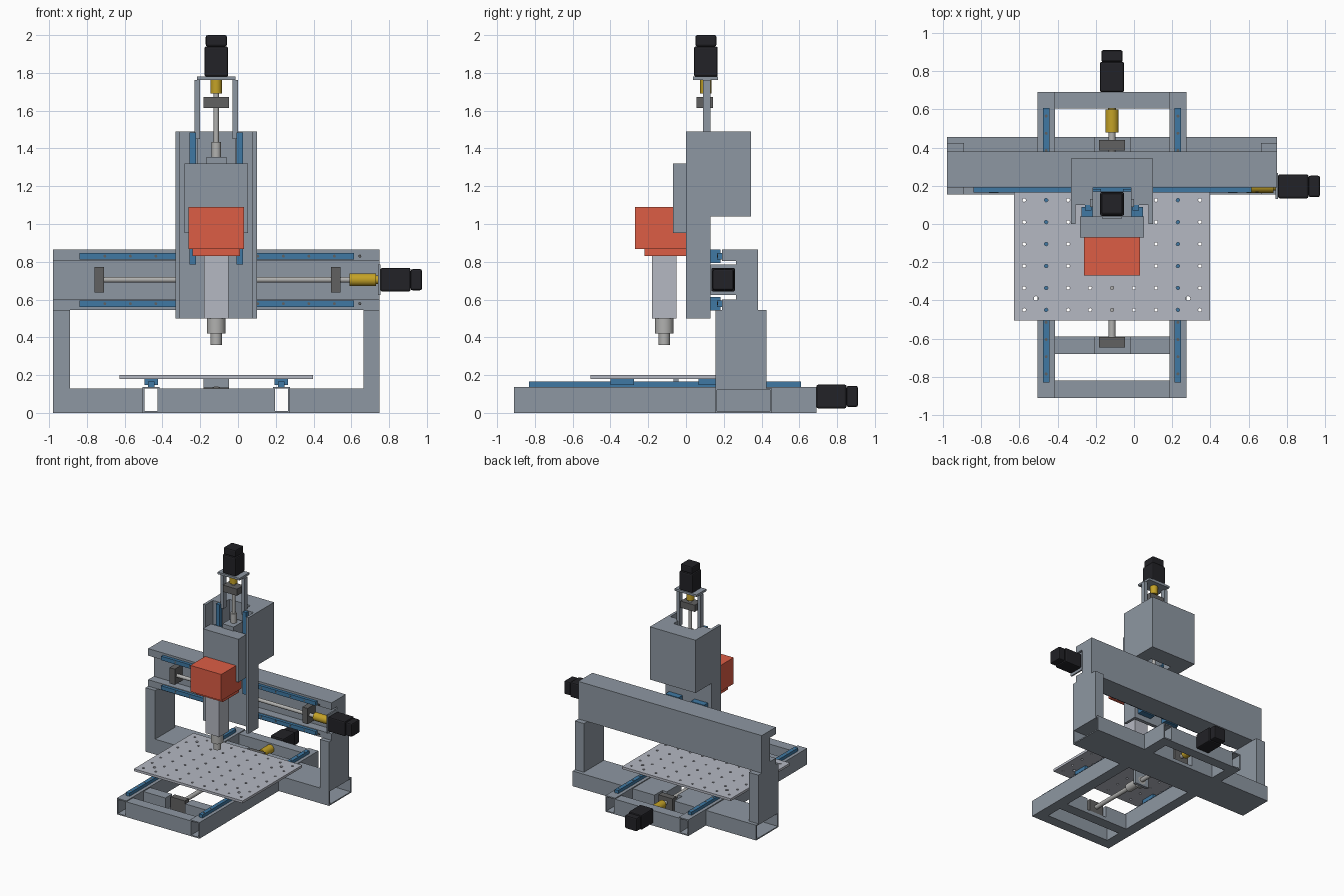
import bpy, bmesh, math
from mathutils import Vector, Matrix

if "Cube" in bpy.data.objects:
    bpy.data.objects.remove(bpy.data.objects["Cube"])

C = -0.115   # x of the machine's centre plane


def mat(name, *rgb):
    m = bpy.data.materials.new(name)
    m.diffuse_color = (*rgb, 1)
    m.use_nodes = True
    m.node_tree.nodes["Principled BSDF"].inputs["Base Color"].default_value = m.diffuse_color
    return m


FRAME = mat("frame_grey", 0.27, 0.31, 0.36)
PLATE = mat("plate_grey", 0.46, 0.48, 0.54)
STEEL = mat("steel", 0.44, 0.44, 0.43)
BLUE = mat("rail_blue", 0.05, 0.19, 0.37)
RED = mat("spindle_red", 0.72, 0.11, 0.06)
GOLD = mat("coupling_gold", 0.55, 0.36, 0.02)
BLACK = mat("motor_black", 0.016, 0.016, 0.02)
DARK = mat("bearing_grey", 0.12, 0.12, 0.12)


def finish(name, bm, m):
    bmesh.ops.recalc_face_normals(bm, faces=bm.faces)
    me = bpy.data.meshes.new(name)
    bm.to_mesh(me)
    bm.free()
    o = bpy.data.objects.new(name, me)
    bpy.context.collection.objects.link(o)
    if m:
        me.materials.append(m)
    return o


def box(name, x, y, z, m=FRAME, bevel=0, open_axis=None):
    """Box from (min, max) ranges; open_axis makes it an open-ended hollow tube."""
    bm = bmesh.new()
    bmesh.ops.create_cube(bm, size=1)
    for v in bm.verts:
        v.co = Vector([r[0] if c < 0 else r[1] for c, r in zip(v.co, (x, y, z))])
    if open_axis is not None:
        bm.normal_update()
        ends = [f for f in bm.faces if abs(f.normal[open_axis]) > 0.9]
        bmesh.ops.delete(bm, geom=ends, context='FACES_ONLY')
    o = finish(name, bm, m)
    if open_axis is not None:
        s = o.modifiers.new("wall", 'SOLIDIFY')
        s.thickness, s.offset, s.use_even_offset = 0.01, -1, True
    if bevel:
        b = o.modifiers.new("bevel", 'BEVEL')
        b.width, b.segments = bevel, 2
    return o


def add_cyl(bm, axis, at, r, a, b, n=32):
    """Cylinder along axis from a to b; at supplies the other two coordinates."""
    rot = {'x': Matrix.Rotation(math.pi / 2, 4, 'Y'),
           'y': Matrix.Rotation(math.pi / 2, 4, 'X'), 'z': Matrix()}[axis]
    p = list(at)
    p.insert('xyz'.index(axis), (a + b) / 2)
    bmesh.ops.create_cone(bm, cap_ends=True, segments=n, radius1=r, radius2=r,
                          depth=b - a, matrix=Matrix.Translation(p) @ rot)


def cyl(name, axis, at, r, a, b, m=STEEL):
    bm = bmesh.new()
    add_cyl(bm, axis, at, r, a, b)
    for f in bm.faces:
        f.smooth = len(f.verts) == 4
    return finish(name, bm, m)


def prism(name, pts, axis, a, b, m=FRAME):
    """Extrude a 2D profile along axis."""
    i = 'xyz'.index(axis)
    bm = bmesh.new()
    vs = []
    for p in pts:
        q = list(p)
        q.insert(i, a)
        vs.append(bm.verts.new(q))
    g = bmesh.ops.extrude_face_region(bm, geom=[bm.faces.new(vs)])
    d = Vector()
    d[i] = b - a
    bmesh.ops.translate(bm, vec=d, verts=[v for v in g['geom'] if isinstance(v, bmesh.types.BMVert)])
    return finish(name, bm, m)


def cut(target, cutter):
    cutter.hide_render = True
    cutter.hide_set(True)
    d = target.modifiers.new("cut", 'BOOLEAN')
    d.operation, d.object, d.solver = 'DIFFERENCE', cutter, 'EXACT'


def around(c, h):
    return (c - h, c + h)


def motor(name, axis, at, start):
    """Stepper body with slightly narrower rear cap."""
    for part, h, s, e in (("body", 0.063, 0, 0.16), ("rear", 0.056, 0.16, 0.22)):
        r = [around(c, h) for c in at]
        r.insert('xyz'.index(axis), (start + s, start + e))
        box(f"{name}_{part}", *r, BLACK, bevel=0.01)


# base frame: two hollow side tubes and cross members
for side in (-1, 1):
    cx = C + side * 0.345
    box("base_tube", around(cx, 0.045), (-0.91, 0.69), (0, 0.138), open_axis=1)
    box("y_rail", around(cx, 0.017), (-0.83, 0.608), (0.138, 0.165), BLUE)
    bm = bmesh.new()
    for i in range(16):
        add_cyl(bm, 'z', (cx, -0.785 + i * 0.09), 0.008, 0.16, 0.166, 12)
    finish("y_rail_bolts", bm, DARK)
    for y in (-0.338, 0.128):
        box("y_rail_block", around(cx, 0.036), around(y, 0.063), (0.148, 0.18), BLUE)
inner = (C - 0.3, C + 0.3)
box("base_front_member", inner, (-0.91, -0.82), (0, 0.13))
box("base_rear_member", inner, (0.605, 0.69), (0, 0.13))
n = 0.093
prism("base_screw_member", [(inner[0], 0), (inner[1], 0), (inner[1], 0.13), (C + n, 0.13), (C + n, 0.03),
                            (C - n, 0.03), (C - n, 0.13), (inner[0], 0.13)], 'y', -0.68, -0.59)

# gantry foot in three pieces between the tubes
box("gantry_foot_left", (-0.98, C - 0.39), (0.155, 0.455), (0, 0.13), open_axis=0)
box("gantry_foot_right", (C + 0.39, 0.75), (0.155, 0.455), (0, 0.13), open_axis=0)
mid = box("gantry_foot_middle", inner, (0.155, 0.455), (0, 0.13))
cut(mid, box("foot_notch_cutter", around(C, n), (0.35, 0.5), (0.03, 0.2)))
cut(mid, box("foot_screw_cutter", around(C, 0.05), (0.1, 0.4), (0.04, 0.2)))

# gantry columns and channelled beam
for x in ((-0.98, -0.89), (0.665, 0.75)):
    box("gantry_column", x, (0.155, 0.425), (0.13, 0.545))
prism("gantry_beam", [(0.19, 0.545), (0.38, 0.545), (0.38, 0.865), (0.19, 0.865), (0.19, 0.805),
                      (0.265, 0.805), (0.265, 0.6), (0.19, 0.6)], 'x', -0.98, 0.75)
for z in (0.578, 0.83):
    box("x_rail", (-0.84, 0.615), (0.165, 0.19), around(z, 0.017), BLUE)
    bm = bmesh.new()
    for i in range(11):
        add_cyl(bm, 'y', (-0.84 + (i + 1) * 0.135 - 0.0, z), 0.008, 0.164, 0.17, 12)
    finish("x_rail_bolts", bm, DARK)
    for x in (C - 0.12, C + 0.12):
        box("x_rail_block", around(x, 0.063), (0.13, 0.182), around(z, 0.036), BLUE)

# table with hole grid and larger mounting holes
table = box("table", (-0.628, 0.398), (-0.505, 0.295), (0.18, 0.2), PLATE)
bm = bmesh.new()
for i in range(9):
    for j in range(7):
        add_cyl(bm, 'z', (C + (i - 4) * 0.115, -0.105 + (j - 3) * 0.115), 0.009, 0.15, 0.25, 16)
for x in (C - 0.398, C + 0.398):
    for y in (-0.39, 0.18):
        add_cyl(bm, 'z', (x, y), 0.012, 0.15, 0.25, 16)
cut(table, finish("table_hole_cutter", bm, None))

# Y drive
yz = (C, 0.087)
cyl("y_screw", 'y', yz, 0.018, -0.64, 0.5)
for y in (-0.62, 0.413):
    box("y_bearing", around(C, 0.067), around(y, 0.027), (0.03, 0.135), DARK)
cyl("y_nut", 'y', yz, 0.035, -0.2, -0.04)
cyl("y_nut_flange", 'y', yz, 0.053, -0.085, -0.065)
box("y_nut_block", around(C, 0.067), (-0.065, -0.04), (0.04, 0.18))
cyl("y_coupling", 'y', yz, 0.035, 0.48, 0.6, GOLD)
cyl("y_coupling_neck", 'y', yz, 0.022, 0.6, 0.695, GOLD)
motor("y_motor", 'y', yz, 0.69)

# X drive
xz = (0.197, 0.705)
cyl("x_screw", 'x', xz, 0.015, -0.74, 0.6)
for x in (-0.735, 0.518):
    box("x_bearing", around(x, 0.025), (0.163, 0.265), around(0.705, 0.067), DARK)
box("x_nut_block", around(C, 0.06), (0.13, 0.255), around(0.705, 0.06))
cyl("x_coupling", 'x', xz, 0.034, 0.59, 0.73, GOLD)
cyl("x_coupling_neck", 'x', xz, 0.022, 0.73, 0.76, GOLD)
box("x_motor_plate", (0.742, 0.754), (0.13, 0.268), around(0.705, 0.08))
motor("x_motor", 'x', xz, 0.754)

# Z column: channel below, deep notched housing above
w, i, g = 0.215, 0.192, 0.1
channel = [(C - w, 0), (C - i, 0), (C - i, 0.1), (C + i, 0.1), (C + i, 0), (C + w, 0)]
prism("z_channel", channel + [(C + w, 0.13), (C - w, 0.13)], 'z', 0.5, 1.04)
notch = channel[:3] + [(C - g, 0.1), (C - g, 0.19), (C + g, 0.19), (C + g, 0.1)] + channel[3:]
prism("z_housing", notch + [(C + w, 0.343), (C - w, 0.343)], 'z', 1.04, 1.49)
for s in (-1, 1):
    cx = C + s * 0.125
    box("z_rail", around(cx, 0.017), (0.072, 0.1), (0.785, 1.485), BLUE)
    for z in (1.04, 1.235):
        box("z_rail_block", around(cx, 0.036), (0.04, 0.088), around(z, 0.063), BLUE)
    box("z_motor_post", around(C + s * 0.1, 0.015), (0.09, 0.13), (1.45, 1.762))

# Z carriage and drive
box("z_carriage", around(C, 0.168), (-0.07, 0.04), (0.953, 1.32))
box("z_nut_block", around(C, 0.053), (0.03, 0.16), (1.25, 1.355))
zy = (C, 0.105)
cyl("z_nut", 'z', zy, 0.025, 1.35, 1.435)
cyl("z_screw", 'z', zy, 0.014, 1.02, 1.7)
box("z_bearing", around(C, 0.067), (0.055, 0.142), (1.615, 1.672), DARK)
cyl("z_coupling", 'z', zy, 0.03, 1.69, 1.765, GOLD)
box("z_motor_plate", around(C, 0.103), (0.037, 0.17), (1.762, 1.78))
motor("z_motor", 'z', zy, 1.78)

# spindle
box("spindle_head", around(C, 0.146), (-0.27, 0.0), (0.867, 1.09), RED)
box("spindle_head_base", around(C, 0.125), (-0.22, 0.0), (0.83, 0.867), RED)
box("spindle_body", around(C, 0.064), (-0.18, -0.05), (0.5, 0.83), PLATE)
cyl("spindle_collar", 'z', (C, -0.115), 0.049, 0.42, 0.5)
cyl("spindle_nose", 'z', (C, -0.115), 0.03, 0.36, 0.42)
